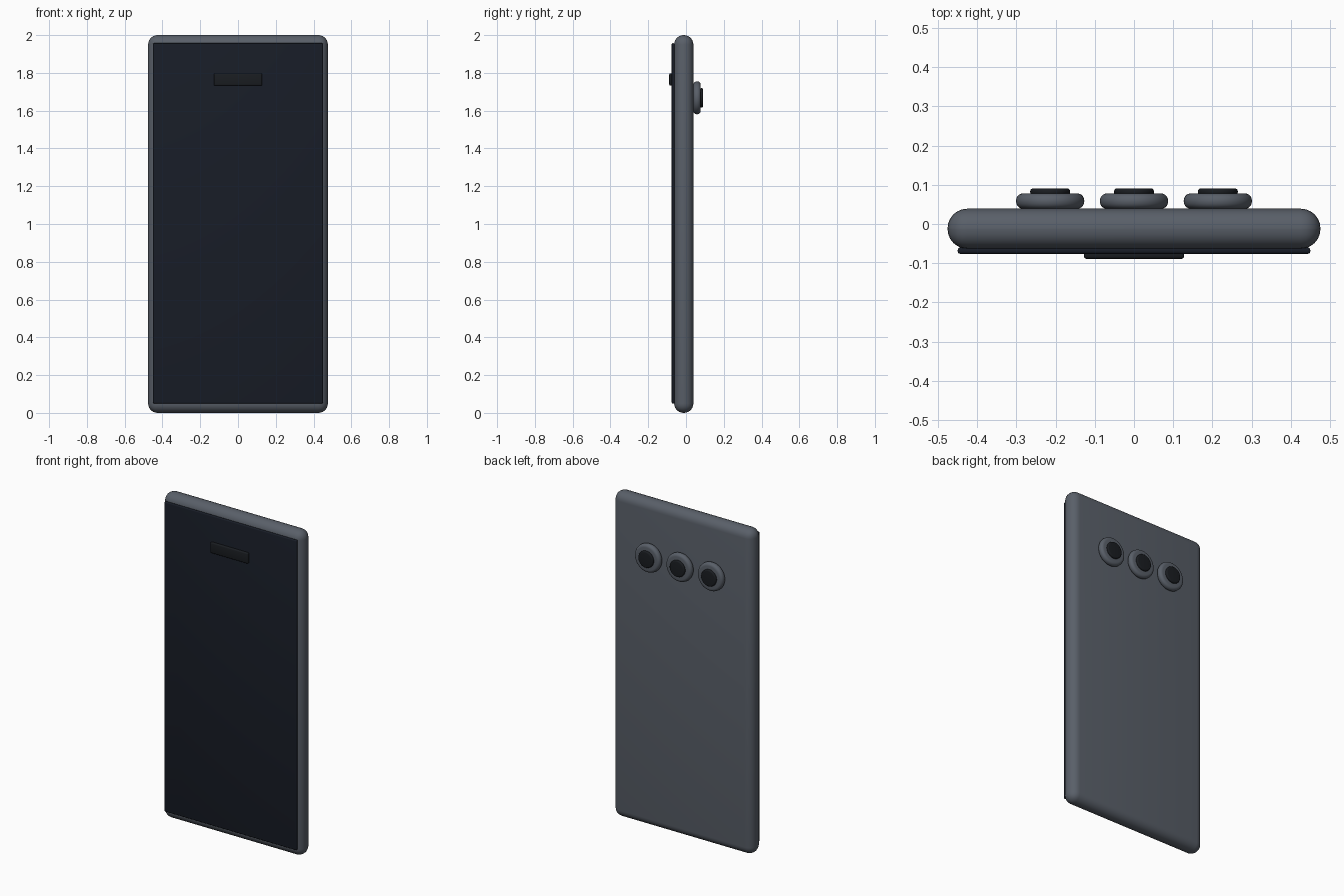
import bpy, math

if "Cube" in bpy.data.objects:
    bpy.data.objects.remove(bpy.data.objects["Cube"])


def material(name, rgb):
    m = bpy.data.materials.new(name)
    m.diffuse_color = (*rgb, 1)
    m.use_nodes = True
    m.node_tree.nodes["Principled BSDF"].inputs["Base Color"].default_value = m.diffuse_color
    return m


SHELL = material("shell_grey", (0.10, 0.115, 0.14))
GLASS = material("screen_glass", (0.009, 0.012, 0.02))
BLACK = material("lens_black", (0.01, 0.012, 0.015))


def finish(name, mat, bevel, segments):
    """Round the edges of the active object and shade it smooth."""
    ob = bpy.context.object
    ob.name = name
    ob.data.materials.append(mat)
    bpy.ops.object.transform_apply(location=False, rotation=True, scale=True)
    mod = ob.modifiers.new("rounding", "BEVEL")
    mod.width = bevel
    mod.segments = segments
    mod.limit_method = "ANGLE"
    mod.angle_limit = math.radians(40)
    bpy.ops.object.modifier_apply(modifier=mod.name)
    bpy.ops.object.shade_smooth_by_angle(angle=math.radians(35))
    return ob


def slab(name, mat, x, y, z, bevel, segments):
    """Rounded box given by its (min, max) range on each axis."""
    bpy.ops.mesh.primitive_cube_add(size=1, location=[sum(r) / 2 for r in (x, y, z)])
    bpy.context.object.scale = [r[1] - r[0] for r in (x, y, z)]
    return finish(name, mat, bevel, segments)


def disc(name, mat, x, y, z, radius, bevel):
    """Rounded disc facing the back."""
    bpy.ops.mesh.primitive_cylinder_add(
        vertices=48, radius=radius, depth=y[1] - y[0],
        location=(x, sum(y) / 2, z), rotation=(math.pi / 2, 0, 0))
    return finish(name, mat, bevel, 5)


# Shell, screen and earpiece
slab("body", SHELL, (-0.476, 0.476), (-0.063, 0.039), (0, 2), 0.05, 6)
slab("screen", GLASS, (-0.45, 0.45), (-0.076, -0.060), (0.05, 1.957), 0.006, 3)
slab("earpiece", BLACK, (-0.128, 0.128), (-0.089, -0.070), (1.732, 1.798), 0.007, 3)

# Row of three rear cameras
for i, x in enumerate((-0.214, 0, 0.214), 1):
    disc(f"camera_ring_{i}", SHELL, x, (0.039, 0.078), 1.668, 0.087, 0.018)
    disc(f"camera_lens_{i}", BLACK, x, (0.073, 0.091), 1.668, 0.051, 0.008)
